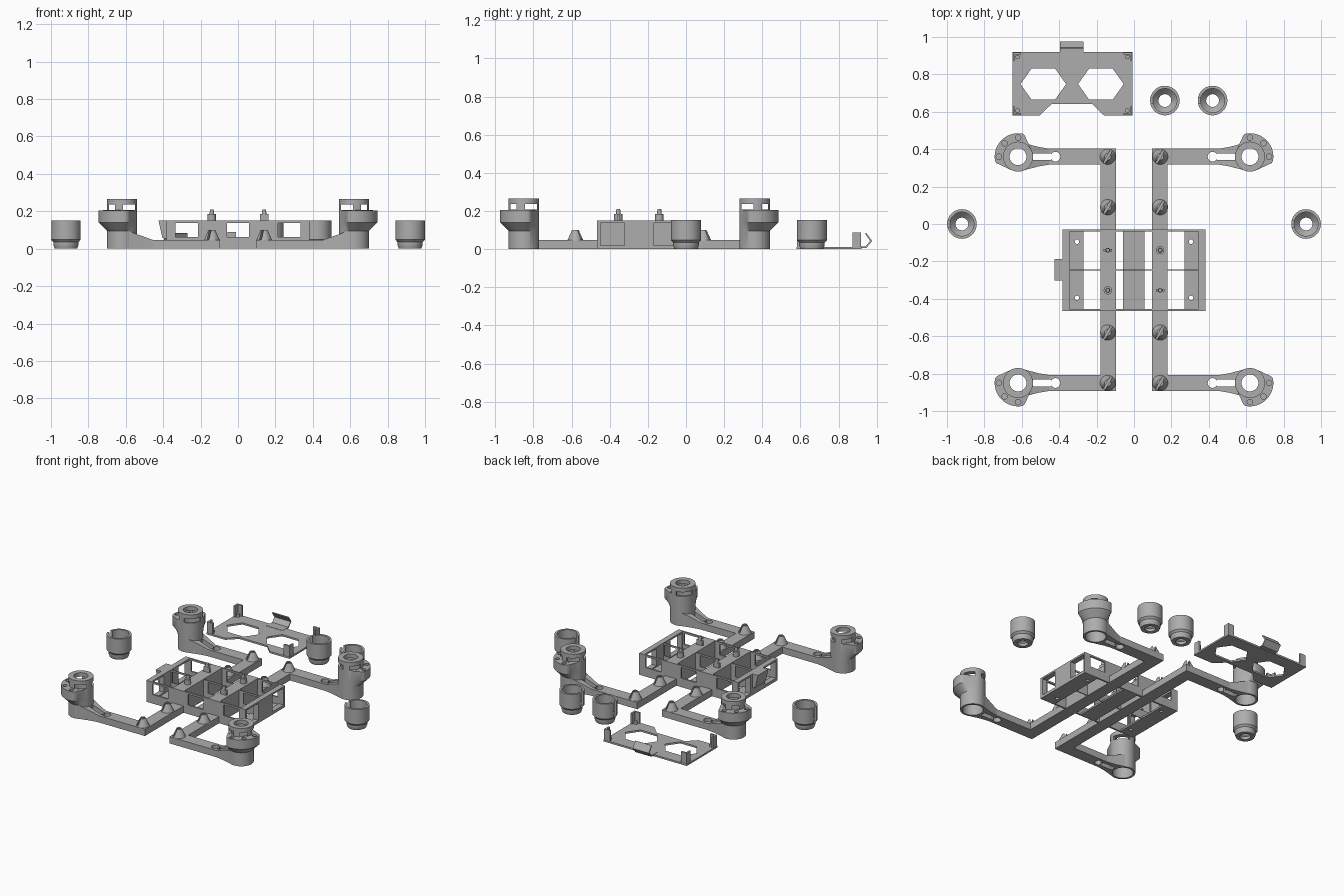
import bpy, bmesh, math
from mathutils import Matrix

if "Cube" in bpy.data.objects:
    bpy.data.objects.remove(bpy.data.objects["Cube"])

grey = bpy.data.materials.new("plastic_grey")
grey.diffuse_color = (0.42, 0.42, 0.42, 1)
grey.use_nodes = True
grey.node_tree.nodes["Principled BSDF"].inputs["Base Color"].default_value = grey.diffuse_color
CY = -0.245  # centre line of the frame in y


def finish(bm, name):
    bmesh.ops.recalc_face_normals(bm, faces=bm.faces)
    me = bpy.data.meshes.new(name)
    bm.to_mesh(me)
    bm.free()
    me.materials.append(grey)
    ob = bpy.data.objects.new(name, me)
    bpy.context.collection.objects.link(ob)
    return ob


def box(name, x0, x1, y0, y1, z0, z1, turn=0):
    bm = bmesh.new()
    bmesh.ops.create_cube(bm, size=1)
    m = (Matrix.Translation(((x0 + x1) / 2, (y0 + y1) / 2, (z0 + z1) / 2))
         @ Matrix.Rotation(turn, 4, 'Z')
         @ Matrix.Diagonal((abs(x1 - x0), abs(y1 - y0), z1 - z0, 1)))
    bm.transform(m)
    return finish(bm, name)


def cone(name, x, y, z0, z1, r0, r1, n=32):
    bm = bmesh.new()
    bmesh.ops.create_cone(bm, cap_ends=True, segments=n, radius1=r0, radius2=r1, depth=z1 - z0)
    bm.transform(Matrix.Translation((x, y, (z0 + z1) / 2)))
    return finish(bm, name)


def prism(name, pts, z0, tops):
    """Outline extruded upwards; tops is one height or one per point."""
    if not isinstance(tops, (list, tuple)):
        tops = [tops] * len(pts)
    bm = bmesh.new()
    lo = [bm.verts.new((x, y, z0)) for x, y in pts]
    hi = [bm.verts.new((p[0], p[1], t)) for p, t in zip(pts, tops)]
    n = len(pts)
    bm.faces.new(lo[::-1])
    bm.faces.new(hi)
    for i in range(n):
        j = (i + 1) % n
        bm.faces.new((lo[i], lo[j], hi[j], hi[i]))
    return finish(bm, name)


def ring_solid(name, x, y, profile, n=64):
    """Closed (radius, z) loop turned about z; a radius may be a function of the angle."""
    bm = bmesh.new()
    rows = []
    for i in range(n):
        a = 2 * math.pi * i / n
        rows.append([])
        for r, z in profile:
            q = r(a) if callable(r) else r
            rows[-1].append(bm.verts.new((x + q * math.cos(a), y + q * math.sin(a), z)))
    k = len(profile)
    for i in range(n):
        a, b = rows[i], rows[(i + 1) % n]
        for j in range(k):
            bm.faces.new((a[j], b[j], b[(j + 1) % k], a[(j + 1) % k]))
    return finish(bm, name)


def cut(ob, *cutters):
    for c in cutters:
        m = ob.modifiers.new("cut", 'BOOLEAN')
        m.operation, m.solver, m.object = 'DIFFERENCE', 'EXACT', c
        bpy.context.view_layer.objects.active = ob
        bpy.ops.object.modifier_apply(modifier=m.name)
        bpy.data.objects.remove(c)
    return ob


# four corner arms with motor mounts
for sx in (-1, 1):
    for sy in (-1, 1):
        mx, my = sx * 0.62, CY + sy * 0.605
        aim = math.atan2(sy, sx)

        def lobe(a):
            d = abs((a - aim + math.pi) % (2 * math.pi) - math.pi)
            t = math.radians(60) + math.acos(0.08 / 0.125) - d
            if t <= 0:
                return 0.08
            return min(0.125, 0.08 / max(math.cos(t), 0.1)) if t < 1.4 else 0.125

        mount = ring_solid("motor_mount", mx, my, [
            (0.08, 0), (0.08, 0.095), (lobe, 0.14), (lobe, 0.205), (0.08, 0.206),
            (0.08, 0.265), (0.045, 0.265), (0.045, 0.237), (0.066, 0.237), (0.066, 0)])
        # wire windows under the cap, and screw holes in the collar
        for u0, u1 in ((-0.07, -0.045), (0.005, 0.07)):
            a, b = mx - sx * u0, mx - sx * u1
            cut(mount, box("cutter", a, b, my - 0.2, my + 0.2, 0.207, 0.236))
            a, b = my - sy * u0, my - sy * u1
            cut(mount, box("cutter", mx - 0.2, mx + 0.2, a, b, 0.207, 0.236))
        for da in (-45, 0, 45):
            t = aim + math.radians(da)
            cut(mount, cone("cutter", mx + 0.102 * math.cos(t), my + 0.102 * math.sin(t),
                            0.17, 0.25, 0.015, 0.015, 16))
        # arm with lightening hole
        arm = box("arm", sx * 0.095, sx * 0.5, my - 0.043, my + 0.043, 0, 0.047)
        cut(arm, cone("cutter", sx * 0.42, my, -0.1, 0.2, 0.026, 0.026),
            box("cutter", sx * 0.445, sx * 0.54, my - 0.018, my + 0.018, -0.1, 0.2))
        # flared, sloping root beside the mount
        root = prism("arm_root", [(sx * 0.455, my - 0.043), (sx * 0.51, my - 0.052),
                                  (sx * 0.59, my - 0.073), (sx * 0.59, my + 0.073),
                                  (sx * 0.51, my + 0.052), (sx * 0.455, my + 0.043)],
                     0, [0.047, 0.067, 0.095, 0.095, 0.067, 0.047])
        cut(root, cone("cutter", mx, my, -0.1, 0.3, 0.068, 0.068, 64),
            box("cutter", sx * 0.445, sx * 0.54, my - 0.018, my + 0.018, -0.1, 0.2))
        # slotted conical snap pegs
        for py in (my, CY + sy * 0.335):
            peg = cone("snap_peg", sx * 0.14, py, 0.046, 0.1, 0.042, 0.018)
            cut(peg, box("cutter", sx * 0.14 - 0.006, sx * 0.14 + 0.006, py - 0.1, py + 0.1,
                         0.05, 0.2, math.radians(-30)))

# long rails, raised inside the body
for s in (-1, 1):
    box("rail", s * 0.095, s * 0.18, -0.893, 0.403, 0, 0.047)
    box("rail_block", s * 0.095, s * 0.18, -0.46, -0.035, 0, 0.15)
    # board pegs on top
    for i, y in enumerate((-0.14, -0.355)):
        if (s > 0) == (i == 0):
            cone("board_post", s * 0.14, y, 0.149, 0.185, 0.022, 0.022, 24)
        else:
            box("board_bar", s * 0.14 - 0.022, s * 0.14 + 0.022, y - 0.007, y + 0.007, 0.149, 0.185)
        cone("board_pin", s * 0.14, y, 0.184, 0.21, 0.012, 0.01, 16)

# long body walls with three windows each
for name, y, t in (("front_wall", -0.46, 0.006), ("back_wall", -0.035, 0.006),
                   ("middle_wall", CY, 0.003)):
    wall = box(name, -0.383, 0.383, y - t, y + t, 0, 0.15)
    for x0, x1 in ((-0.335, -0.215), (-0.06, 0.06), (0.215, 0.335)):
        cut(wall, box("cutter", x0, x1, y - 0.05, y + 0.05, 0.062, 0.138))

# end walls with two windows each, and floor plates
for s in (-1, 1):
    end = box("end_wall", s * 0.345, s * 0.383, -0.465, -0.03, 0, 0.15)
    for c in (-0.385, -0.105):
        cut(end, box("cutter", s * 0.3, s * 0.45, c - 0.062, c + 0.062, 0.02, 0.138))
    plate = box("end_floor", s * 0.27, s * 0.35, -0.46, -0.035, 0, 0.012)
    for y in (-0.095, -0.395):
        cut(plate, cone("cutter", s * 0.305, y, -0.1, 0.1, 0.012, 0.012, 20))
box("middle_floor", -0.06, 0.056, -0.46, -0.035, 0, 0.012)

# slanted latch on the left end
bm = bmesh.new()
loop = [[bm.verts.new((x, y, z)) for x, z in
         ((-0.38, 0.15), (-0.425, 0.15), (-0.405, 0.06), (-0.38, 0.05))] for y in (-0.302, -0.188)]
for f in loop:
    bm.faces.new(f)
for i in range(4):
    j = (i + 1) % 4
    bm.faces.new((loop[0][i], loop[0][j], loop[1][j], loop[1][i]))
finish(bm, "latch")

# four rubber-foot cups with a side slot
for x, y in ((-0.92, 0), (0.92, 0), (0.165, 0.66), (0.42, 0.66)):
    cup = ring_solid("cup", x, y, [(0.06, 0), (0.067, 0.02), (0.067, 0.035), (0.079, 0.048),
                                   (0.079, 0.152), (0.064, 0.152), (0.064, 0.05),
                                   (0.045, 0.03), (0.034, 0.02), (0.034, 0)])
    cut(cup, box("cutter", x - 0.1, x - 0.04, y - 0.015, y + 0.015, 0.05, 0.2))

# cover plate with two six-sided openings
cover = prism("cover_plate", [(-0.65, 0.58), (-0.505, 0.58), (-0.44, 0.642), (-0.225, 0.642),
                              (-0.16, 0.58), (-0.008, 0.58), (-0.008, 0.92), (-0.65, 0.92)], 0, 0.012)
for hx in (-0.485, -0.177):
    hexa = [(hx + dx, 0.748 + dy) for dx, dy in ((-0.122, 0), (-0.063, -0.083), (0.063, -0.083),
                                                 (0.122, 0), (0.063, 0.083), (-0.063, 0.083))]
    cut(cover, prism("cutter", hexa, -0.1, 0.1))

# angled corner posts of the cover
for x, sx in ((-0.648, 1), (-0.01, -1)):
    for y, sy in ((0.582, 1), (0.918, -1)):
        box("corner_post", x, x + sx * 0.012, y, y + sy * 0.045, 0, 0.088)
        box("corner_post_side", x, x + sx * 0.045, y, y + sy * 0.012, 0, 0.088)
        cone("corner_pin", x + sx * 0.025, y + sy * 0.025, 0, 0.03, 0.012, 0.012, 16)

# bent spring clip of the cover
path = [(0.88, 0.006), (0.945, 0.006), (0.976, 0.043), (0.945, 0.085)]
inner = [(0.938, 0.082), (0.966, 0.043), (0.941, 0.014), (0.88, 0.014)]
bm = bmesh.new()
sides = [[bm.verts.new((x, y, z)) for y, z in path + inner] for x in (-0.395, -0.27)]
for s in sides:
    bm.faces.new(s)
for i in range(8):
    j = (i + 1) % 8
    bm.faces.new((sides[0][i], sides[0][j], sides[1][j], sides[1][i]))
finish(bm, "spring_clip")

# smooth the round parts, keep hard edges
bpy.ops.object.select_all(action='SELECT')
bpy.context.view_layer.objects.active = bpy.context.scene.objects[0]
bpy.ops.object.shade_smooth_by_angle(angle=math.radians(30))
